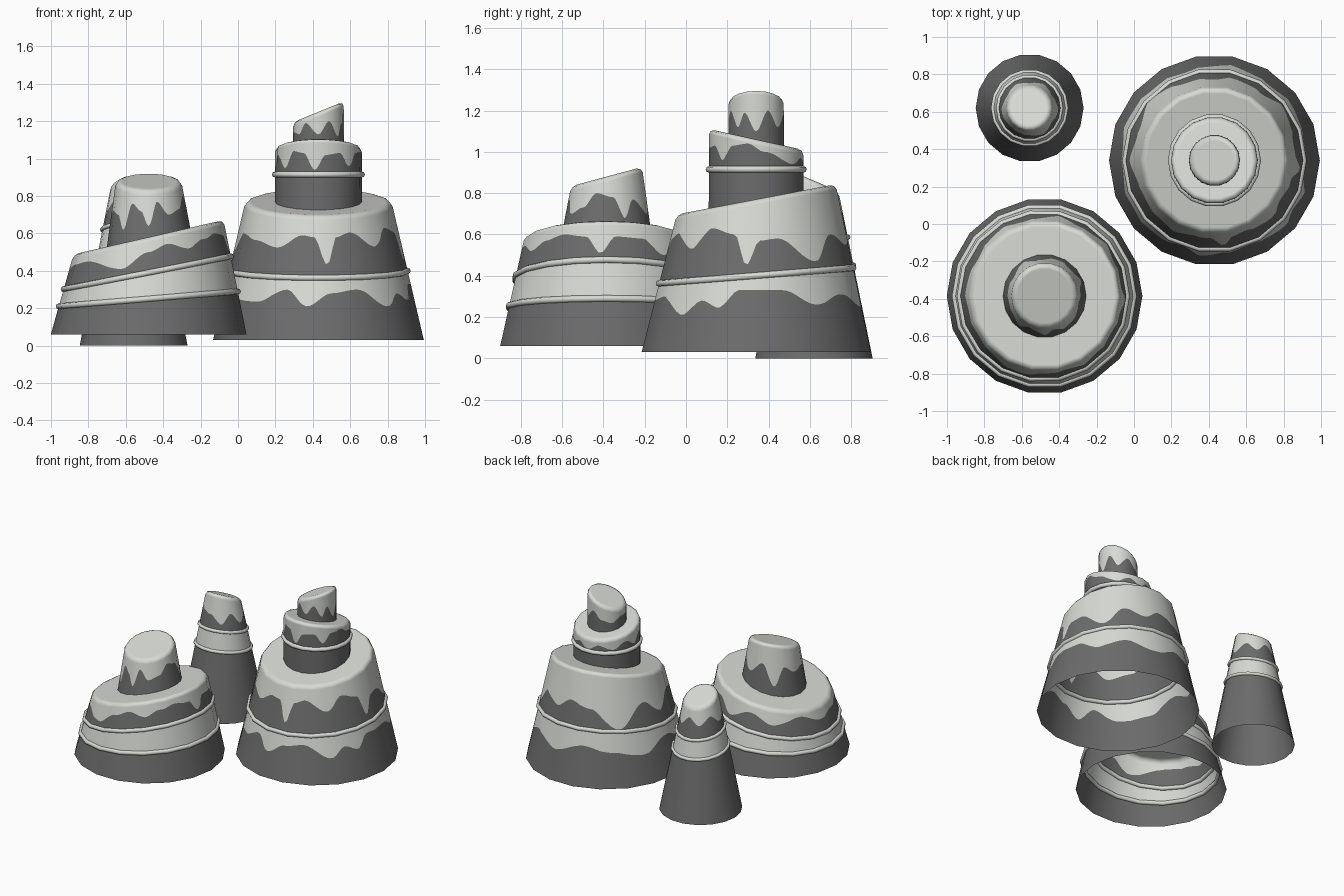
import bpy, math
from mathutils import Vector

if "Cube" in bpy.data.objects:
    bpy.data.objects.remove(bpy.data.objects["Cube"])


def material(name, colour):
    m = bpy.data.materials.new(name)
    m.use_nodes = True
    m.diffuse_color = (*colour, 1)
    m.node_tree.nodes["Principled BSDF"].inputs["Base Color"].default_value = (*colour, 1)
    return m


ROCK = material("dark rock", (0.15, 0.15, 0.15))
SNOW = material("pale snow", (0.68, 0.70, 0.66))
SIDES, COLUMNS = 18, 144


def direction(deg):
    # angle runs from the front (-y) towards +x; edges follow a regular polygon
    step = 360 / SIDES
    off = (deg + step / 2) % step - step / 2
    a = math.radians(deg)
    return Vector((math.sin(a), -math.cos(a))) / math.cos(math.radians(off))


def drip(keys):
    # smooth wavy edge through (angle, height) keys around the peak
    keys = sorted((a % 360, z) for a, z in keys)
    keys = [(keys[-1][0] - 360, keys[-1][1])] + keys + [(keys[0][0] + 360, keys[0][1])]

    def height(deg):
        deg %= 360
        for (a, za), (b, zb) in zip(keys, keys[1:]):
            if a <= deg <= b:
                t = (deg - a) / (b - a)
                return za + (zb - za) * t * t * (3 - 2 * t)
    return height


class Tier:
    """Sheared cone wall between two tilted rims; a rim is (radius, height, slope x, slope y)."""

    def __init__(self, centre, base, top):
        self.centre, self.base, self.top = centre, base, top

    def rim(self, r, deg):
        return r[1] + direction(deg).dot(Vector(r[2:])) * r[0]

    def point(self, deg, z):
        lo, hi = self.rim(self.base, deg), self.rim(self.top, deg)
        t = (z - lo) / (hi - lo)
        r = self.base[0] + (self.top[0] - self.base[0]) * t
        p = direction(deg) * r
        return Vector((self.centre[0] + p.x, self.centre[1] + p.y, z))

    def level(self, z, sx, sy):
        # tilted level line round the wall
        def height(deg):
            t = (z - self.base[1]) / (self.top[1] - self.base[1])
            r = self.base[0] + (self.top[0] - self.base[0]) * t
            return z + direction(deg).dot(Vector((sx, sy))) * r
        return height

    def build(self, name, edges, colours):
        bevel = 0.025
        verts, normals, faces, mats = [], [], [], []
        up = Vector((-self.top[2], -self.top[3], 1)).normalized()
        lines = [lambda d: self.rim(self.base, d)] + edges + [lambda d: self.rim(self.top, d) - bevel]
        angles = [360 * i / COLUMNS for i in range(COLUMNS)]
        for line in lines:
            for d in angles:
                z = min(line(d), self.rim(self.top, d) - bevel)
                verts.append(self.point(d, z))
                a = math.radians(d)
                height = self.rim(self.top, d) - self.rim(self.base, d)
                lean = (self.base[0] - self.top[0]) / height
                normals.append(Vector((math.sin(a), -math.cos(a), lean)).normalized())
        # rounded rim and flat cap
        for inset, drop, mix in ((0.008, 0.007, 0.5), (0.028, 0, 1), (self.top[0] - 0.001, 0, 1)):
            for i, d in enumerate(angles):
                p = direction(d) * (self.top[0] - inset)
                z = self.top[1] + p.dot(Vector(self.top[2:])) - drop
                verts.append(Vector((self.centre[0] + p.x, self.centre[1] + p.y, z)))
                normals.append(normals[i].lerp(up, mix).normalized())
        rows = len(lines) + 3
        for k in range(rows - 1):
            for i in range(COLUMNS):
                j = (i + 1) % COLUMNS
                a, b = k * COLUMNS, (k + 1) * COLUMNS
                faces.append((a + i, a + j, b + j, b + i))
                mats.append(colours[min(k, len(colours) - 1)])
        faces.append([(rows - 1) * COLUMNS + i for i in range(COLUMNS)])
        mats.append(1)
        mesh = bpy.data.meshes.new(name)
        mesh.from_pydata(verts, [], faces)
        for m in (ROCK, SNOW):
            mesh.materials.append(m)
        for poly, m in zip(mesh.polygons, mats):
            poly.material_index = m
            poly.use_smooth = True
        mesh.normals_split_custom_set_from_vertices(normals)
        bpy.context.collection.objects.link(bpy.data.objects.new(name, mesh))

    def ring(self, name, line, thick=0.016):
        # tube that follows a level line
        n, m = SIDES * 2, 8
        verts, faces = [], []
        for i in range(n):
            d = 360 * i / n
            c, out = self.point(d, line(d)), direction(d).to_3d()
            for k in range(m):
                a = math.tau * k / m
                verts.append(c + out * thick * math.cos(a) + Vector((0, 0, thick * math.sin(a))))
                faces.append((i * m + k, (i + 1) % n * m + k,
                              (i + 1) % n * m + (k + 1) % m, i * m + (k + 1) % m))
        mesh = bpy.data.meshes.new(name)
        mesh.from_pydata(verts, [], faces)
        mesh.materials.append(SNOW)
        mesh.shade_smooth()
        bpy.context.collection.objects.link(bpy.data.objects.new(name, mesh))


# tall peak: wide base, middle drum and slanted tip
centre = (0.43, 0.34)
tall = Tier(centre, (0.555, 0.03, 0, 0), (0.385, 0.77, 0, 0.19))
band = tall.level(0.40, 0, 0.08)
lower = drip([(-40, .235), (-20, .3), (-7, .21), (8, .28), (25, .3), (46, .21), (58, .28), (69, .245),
              (80, .33), (105, .33), (125, .26), (145, .31), (170, .25), (195, .32), (220, .28),
              (245, .24), (270, .32), (295, .25)])
upper = drip([(-52, .565), (-30, .525), (-12, .59), (-3, .58), (6, .43), (13, .58), (24, .605), (44, .53),
              (59, .63), (76, .6), (84, .45), (92, .57), (104, .58), (128, .47), (145, .6), (165, .55),
              (180, .62), (200, .58), (225, .44), (250, .6), (270, .5), (290, .6)])
tall.build("tall_peak_base", [lower, band, upper], [0, 1, 0, 1])
tall.ring("tall_peak_base_ring", band)

drum = Tier(centre, (0.23, 0.765, 0, 0.19), (0.228, 1.06, 0, -0.22))
band = drum.level(0.915, 0, 0)
edge = drip([(-70, 1.02), (-50, .95), (-35, 1.04), (-20, 1.03), (-5, .94), (10, 1.02), (30, 1.03),
             (45, .96), (60, 1.03), (80, 1.04), (100, 1.0), (140, .94), (160, .97), (180, .93),
             (200, .97), (225, .94), (250, .99), (270, .95)])
drum.build("tall_peak_drum", [band, edge], [0, 0, 1])
drum.ring("tall_peak_drum_ring", band)

tip = Tier(centre, (0.135, 1.05, 0, -0.22), (0.133, 1.25, 0.41, 0))
edge = drip([(-70, 1.14), (-50, 1.13), (-30, 1.19), (0, 1.13), (25, 1.2), (50, 1.12), (65, 1.19),
             (90, 1.1), (115, 1.2), (140, 1.12), (170, 1.18), (200, 1.12), (230, 1.1), (260, 1.14)])
tip.build("tall_peak_tip", [edge], [0, 1])

# broad peak: leaning base with two rings and a slanted tip
centre = (-0.478, -0.385)
broad = Tier(centre, (0.515, 0.06, 0, 0), (0.395, 0.58, 0.228, 0))
low, high = broad.level(0.25, 0.083, 0), broad.level(0.39, 0.197, 0)
edge = drip([(-75, .43), (-50, .45), (-20, .41), (0, .5), (15, .545), (30, .52), (45, .57), (60, .6),
             (76, .59), (86, .51), (96, .59), (115, .58), (130, .5), (150, .55), (170, .45),
             (190, .5), (215, .42), (240, .46), (265, .40)])
broad.build("broad_peak_base", [low, high, edge], [0, 1, 0, 1])
broad.ring("broad_peak_low_ring", low)
broad.ring("broad_peak_high_ring", high)

tip = Tier(centre, (0.22, 0.575, 0.228, 0), (0.172, 0.88, 0, 0.27))
edge = drip([(-75, .72), (-55, .7), (-40, .62), (-28, .76), (-12, .72), (0, .64), (14, .77), (32, .7),
             (55, .73), (75, .8), (100, .78), (115, .68), (130, .77), (160, .7), (190, .78),
             (215, .62), (235, .75), (260, .7)])
tip.build("broad_peak_tip", [edge], [0, 1])

# slim peak at the back
slim = Tier((-0.558, 0.62), (0.284, 0, 0, 0), (0.118, 0.86, 0, -0.42))
low, high = slim.level(0.48, 0, -0.15), slim.level(0.62, 0, -0.2)
edge = drip([(0, .76), (30, .7), (55, .77), (85, .69), (120, .74), (150, .68), (180, .74),
             (210, .69), (245, .75), (275, .7), (320, .78)])
slim.build("slim_peak", [low, high, edge], [0, 1, 0, 1])
slim.ring("slim_peak_low_ring", low, 0.013)
slim.ring("slim_peak_high_ring", high, 0.013)
